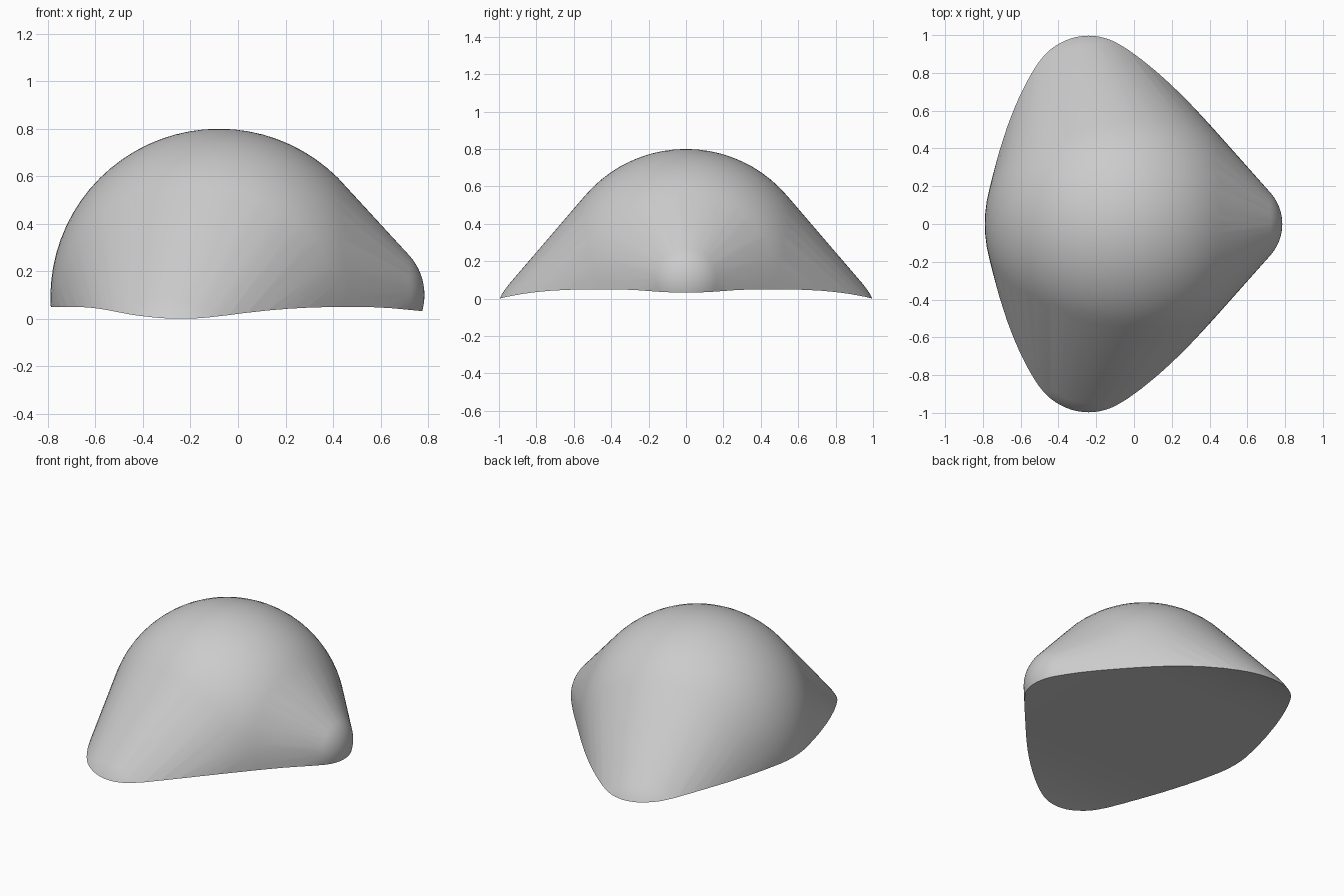
import bpy, bmesh, math
from mathutils import Matrix

cube = bpy.data.objects.get("Cube")
if cube:
    bpy.data.objects.remove(cube)

grey = bpy.data.materials.new("light grey")
grey.use_nodes = True
colour = (0.6, 0.6, 0.6, 1)
grey.diffuse_color = colour
grey.node_tree.nodes["Principled BSDF"].inputs["Base Color"].default_value = colour


def make_object(name, bm):
    mesh = bpy.data.meshes.new(name)
    bm.to_mesh(mesh)
    bm.free()
    mesh.materials.append(grey)
    obj = bpy.data.objects.new(name, mesh)
    bpy.context.collection.objects.link(obj)
    return obj


def base_height(x, y):
    """Gently wavy underside that dips toward the three corners."""
    side = max(0, (abs(y) - 0.4) / 0.6)
    tip = max(0, (x - 0.5) / 0.28)
    return 0.05 - 0.05 * side ** 3 - 0.02 * min(tip, 1) ** 2


# Rounded body: a skin stretched over a large dome and three corner balls
bm = bmesh.new()
balls = [((-0.08, 0, 0.09), 0.71), ((0.535, 0, 0.10), 0.25),
         ((-0.24, 0.64, -0.18), 0.4), ((-0.24, -0.64, -0.18), 0.4)]
for centre, radius in balls:
    bmesh.ops.create_uvsphere(bm, u_segments=72, v_segments=36, radius=radius,
                              matrix=Matrix.Translation(centre))
hull = bmesh.ops.convex_hull(bm, input=bm.verts[:], use_existing_faces=False)
skin = {f for f in hull["geom"] if isinstance(f, bmesh.types.BMFace)}
bmesh.ops.delete(bm, geom=[f for f in bm.faces if f not in skin], context="FACES")
bmesh.ops.delete(bm, geom=[v for v in bm.verts if not v.link_faces], context="VERTS")
bmesh.ops.recalc_face_normals(bm, faces=bm.faces[:])
body = make_object("body", bm)

# Block with a wavy top that trims the underside
bm = bmesh.new()
bmesh.ops.create_grid(bm, x_segments=30, y_segments=30, size=1.2)
lower = bmesh.ops.extrude_face_region(bm, geom=bm.faces[:])["geom"]
floor = {v for v in lower if isinstance(v, bmesh.types.BMVert)}
for v in bm.verts:
    v.co.z = -1.5 if v in floor else base_height(v.co.x, v.co.y)
bmesh.ops.recalc_face_normals(bm, faces=bm.faces[:])
cutter = make_object("base_cutter", bm)
cutter.hide_render = True

trim = body.modifiers.new("trim", "BOOLEAN")
trim.operation = "DIFFERENCE"
trim.solver = "EXACT"
trim.object = cutter
graph = bpy.context.evaluated_depsgraph_get()
body.data = bpy.data.meshes.new_from_object(body.evaluated_get(graph))
body.modifiers.clear()
bpy.data.objects.remove(cutter)

# Smooth skin with a crisp rim
bpy.ops.object.select_all(action="DESELECT")
body.select_set(True)
bpy.context.view_layer.objects.active = body
bpy.ops.object.shade_smooth_by_angle(angle=math.radians(35))
